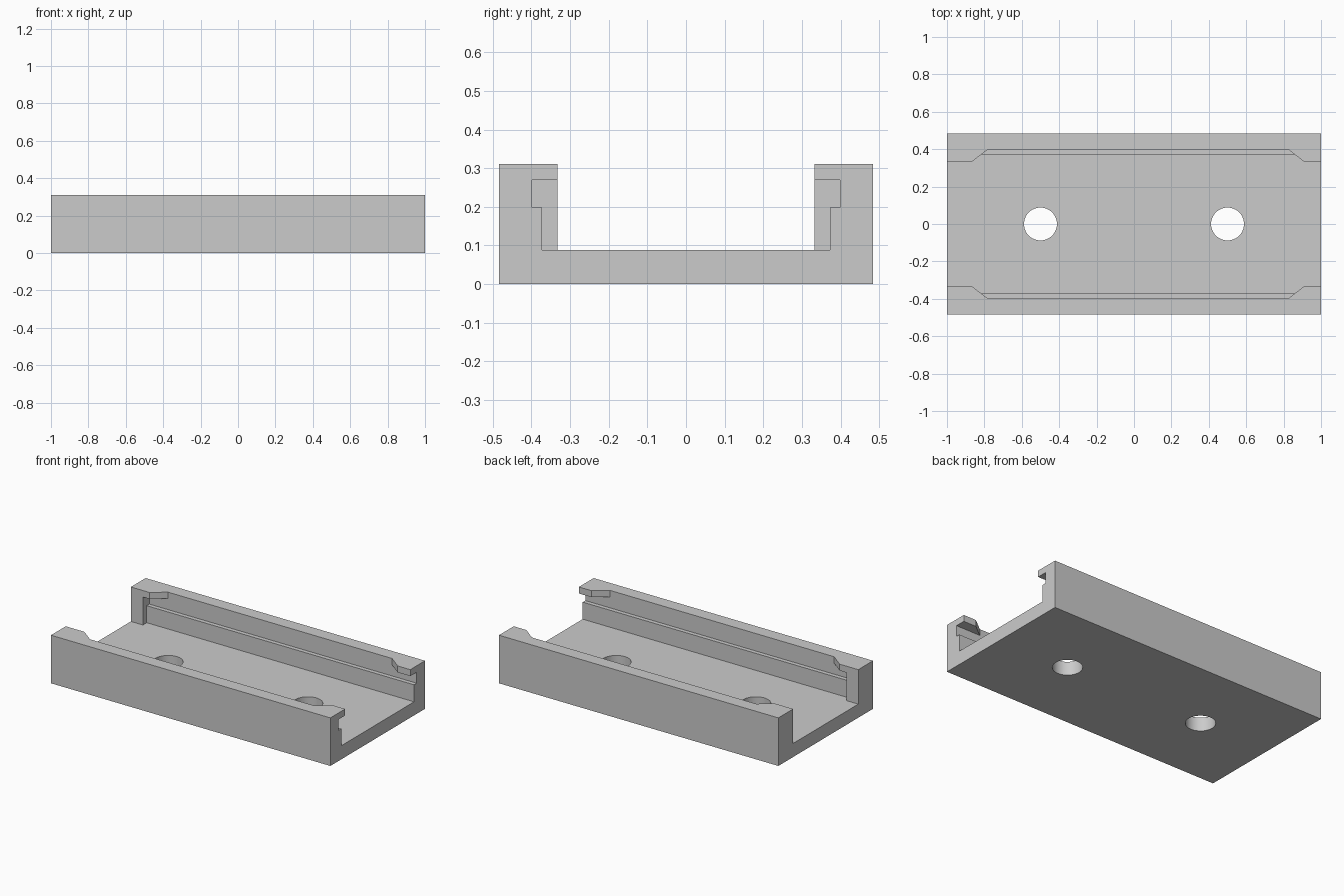
import bpy
import bmesh
from mathutils import Vector

if "Cube" in bpy.data.objects:
    bpy.data.objects.remove(bpy.data.objects["Cube"], do_unlink=True)

HALF_Y, TOP, FLOOR = 0.484, 0.311, 0.088   # outer half width, heights
SLOT, LOW, HIGH = 0.333, 0.372, 0.399      # half widths of slot and groove steps
STEP, LIP = 0.198, 0.269                   # groove step and lip underside

grey = bpy.data.materials.new("light_grey")
grey.use_nodes = True
grey.diffuse_color = (0.6, 0.6, 0.6, 1)
grey.node_tree.nodes["Principled BSDF"].inputs["Base Color"].default_value = grey.diffuse_color


def prism(name, points, direction):
    """Extrude a closed outline along a direction."""
    bm = bmesh.new()
    face = bm.faces.new([bm.verts.new(p) for p in points])
    grown = bmesh.ops.extrude_face_region(bm, geom=[face])["geom"]
    verts = [g for g in grown if isinstance(g, bmesh.types.BMVert)]
    bmesh.ops.translate(bm, verts=verts, vec=Vector(direction))
    bmesh.ops.recalc_face_normals(bm, faces=bm.faces)
    mesh = bpy.data.meshes.new(name)
    bm.to_mesh(mesh)
    bm.free()
    mesh.materials.append(grey)
    obj = bpy.data.objects.new(name, mesh)
    bpy.context.collection.objects.link(obj)
    return obj


def mirrored(half):
    """Complete a half outline by mirroring its first coordinate."""
    return half + [(-a, b) for a, b in reversed(half)]


def carve(body, cutter):
    """Subtract a cutter and discard it."""
    cutter.hide_render = True
    mod = body.modifiers.new("cut", 'BOOLEAN')
    mod.operation, mod.solver, mod.object = 'DIFFERENCE', 'EXACT', cutter
    bpy.context.view_layer.objects.active = body
    bpy.ops.object.modifier_apply(modifier=mod.name)
    bpy.data.objects.remove(cutter, do_unlink=True)


# Channel body: U-shaped profile running the full length
channel = mirrored([(HALF_Y, 0), (HALF_Y, TOP), (SLOT, TOP), (SLOT, FLOOR)])
rail = prism("channel_rail", [(-1, y, z) for y, z in channel], (2, 0, 0))

# Stepped grooves, open at one end and stopped at the other
groove = mirrored([(LOW, FLOOR), (LOW, STEP), (HIGH, STEP), (HIGH, LIP)])
carve(rail, prism("groove_cutter", [(-0.914, y, z) for y, z in groove], (2, 0, 0)))

# Opening between the corner lips, with slanted ends
opening = [(-0.909, 0.3), (-0.781, HIGH), (0.824, HIGH), (0.952, 0.3)]
outline = opening + [(x, -y) for x, y in reversed(opening)]
carve(rail, prism("lip_cutter", [(x, y, 0.24) for x, y in outline], (0, 0, 0.2)))

# Mounting holes
for x in (-0.5, 0.5):
    bpy.ops.mesh.primitive_cylinder_add(vertices=48, radius=0.088, depth=0.5, location=(x, 0, 0))
    hole = bpy.context.object
    hole.data.materials.append(grey)
    carve(rail, hole)

bpy.ops.object.select_all(action='DESELECT')
rail.select_set(True)
bpy.context.view_layer.objects.active = rail
bpy.ops.object.shade_smooth_by_angle(angle=0.5)
